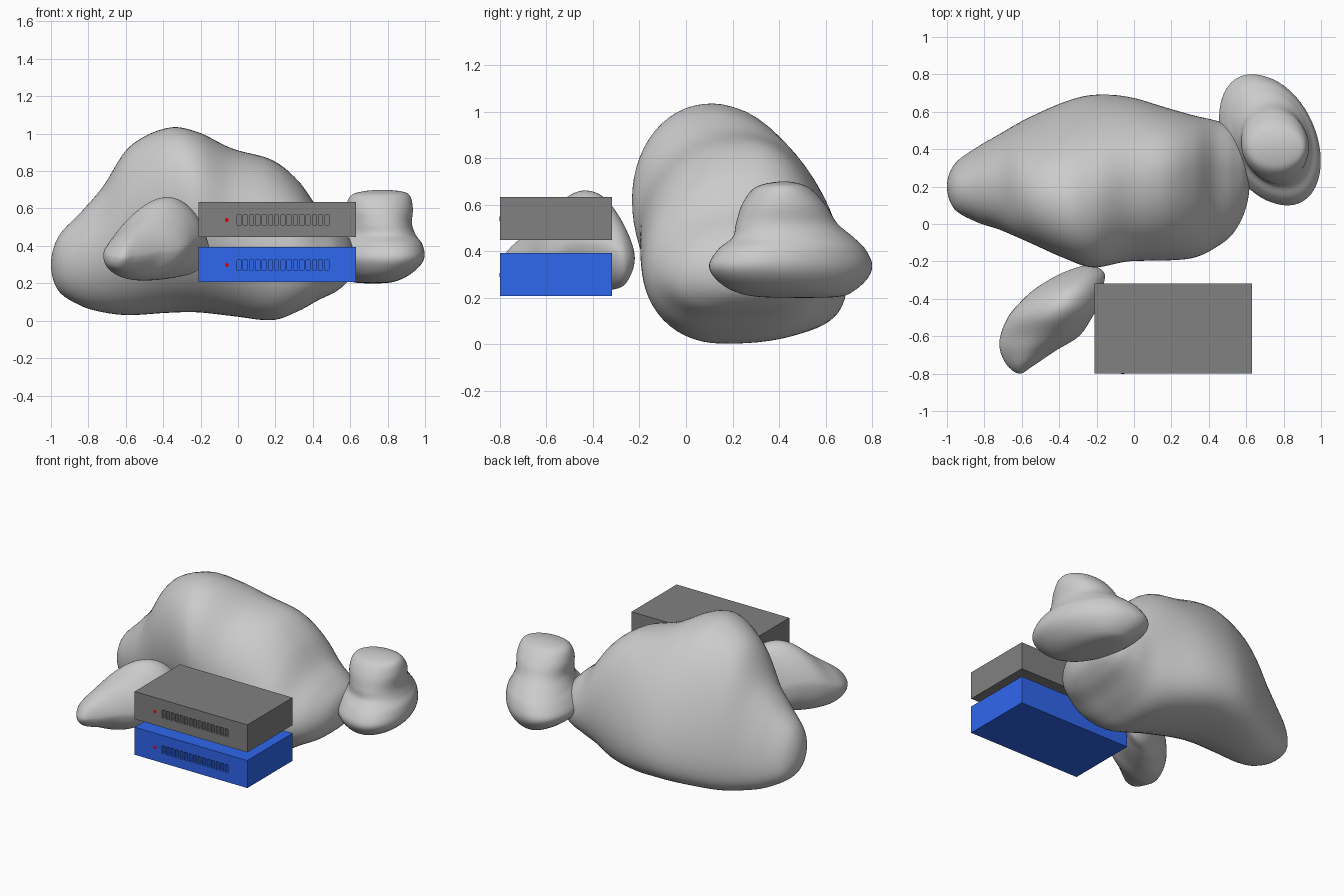
import bpy, bmesh
from math import sin, cos, pi, asin
from mathutils import Matrix, Vector

if "Cube" in bpy.data.objects:
    bpy.data.objects.remove(bpy.data.objects["Cube"])


def make_object(name, bm, mat=None):
    bmesh.ops.recalc_face_normals(bm, faces=bm.faces)
    mesh = bpy.data.meshes.new(name)
    bm.to_mesh(mesh)
    bm.free()
    ob = bpy.data.objects.new(name, mesh)
    bpy.context.collection.objects.link(ob)
    if mat:
        mesh.materials.append(mat)
    return ob


def material(name, color):
    m = bpy.data.materials.new(name)
    m.diffuse_color = color
    m.use_nodes = True
    m.node_tree.nodes["Principled BSDF"].inputs["Base Color"].default_value = m.diffuse_color
    return m


def catmull(p, t):
    a, b, c, d = p
    return [0.5 * (2 * q + (r - o) * t + (2 * o - 5 * q + 4 * r - s) * t * t
                   + (3 * q - o - 3 * r + s) * t ** 3) for o, q, r, s in zip(a, b, c, d)]


def rock(name, axis, sections, drop=0, taper=0, box=1, sides=64, steps=7):
    """Loft leaning oval sections along an axis: (position, u min, u max, v min, v max, lean).
    drop lowers the far side, taper narrows the top, box below 1 squares the oval."""
    place = {'X': lambda p, u, v: (p, u, v),
             'Y': lambda p, u, v: (u, p, v),
             'Z': lambda p, u, v: (u, v, p)}[axis]

    def flip(s):  # ghost section that rounds off each end
        return (s[0], s[2], s[1], s[4], s[3], s[5])
    pts = [flip(sections[1])] + sections + [flip(sections[-2])]
    rows = [catmull(pts[i:i + 4], k / steps)
            for i in range(len(sections) - 1) for k in range(steps)] + [sections[-1]]
    bm = bmesh.new()
    rings = []
    for n, (pos, u0, u1, v0, v1, lean) in enumerate(rows):
        phi = asin(max(-0.9, min(0.9, lean)))
        tip = n in (0, len(rows) - 1)
        ring = []
        for k in range(1 if tip else sides):
            t = 2 * pi * k / sides
            s, c = sin(t), cos(t + phi)
            c = (1 if c > 0 else -1) * abs(c) ** box * (1 - taper * max(0, s))
            s -= drop * max(0, cos(t)) ** 2
            if tip:
                s = c = 0
            ring.append(bm.verts.new(place(pos, (u0 + u1) / 2 + (u1 - u0) / 2 * c,
                                           (v0 + v1) / 2 + (v1 - v0) / 2 * s)))
        rings.append(ring)
    for a, b in zip(rings, rings[1:]):
        for k in range(sides):
            j = (k + 1) % sides
            if len(a) == 1:
                bm.faces.new((a[0], b[k], b[j]))
            elif len(b) == 1:
                bm.faces.new((a[k], b[0], a[j]))
            else:
                bm.faces.new((a[k], b[k], b[j], a[j]))
    for f in bm.faces:
        f.smooth = True
    return make_object(name, bm)


def add_box(bm, x0, x1, y0, y1, z0, z1):
    center = Vector((x0 + x1, y0 + y1, z0 + z1)) / 2
    bmesh.ops.create_cube(bm, size=1, matrix=Matrix.Translation(center)
                          @ Matrix.Diagonal((x1 - x0, y1 - y0, z1 - z0, 1)))


# Rocks
rock("large_rock", 'X', [
    (-1.00, .20, .20, .30, .30, .12),
    (-.96, .08, .32, .16, .45, .12),
    (-.84, .01, .41, .08, .58, .12),
    (-.72, -.03, .48, .045, .72, .15),
    (-.58, -.09, .56, .03, .93, .22),
    (-.38, -.18, .65, .042, 1.03, .25),
    (-.22, -.232, .69, .045, 1.01, .20),
    (-.03, -.20, .68, .025, .92, .05),
    (.18, -.195, .62, .003, .86, -.12),
    (.32, -.18, .58, .05, .75, -.2),
    (.43, -.13, .555, .11, .60, -.2),
    (.53, -.05, .52, .16, .51, -.2),
    (.60, .09, .44, .23, .43, -.2),
    (.62, .26, .26, .33, .33, -.2)], drop=.35, box=.92)

rock("right_rock", 'Z', [
    (.20, .72, .72, .50, .50, .3),
    (.205, .62, .82, .30, .66, .3),
    (.235, .55, .90, .19, .73, .3),
    (.29, .48, .97, .12, .785, .33),
    (.345, .455, .998, .10, .80, .33),
    (.41, .49, .985, .14, .77, .3),
    (.46, .535, .95, .20, .72, .25),
    (.52, .57, .93, .215, .65, .15),
    (.60, .575, .935, .24, .60, .05),
    (.665, .60, .92, .285, .54, 0),
    (.69, .66, .88, .34, .49, 0),
    (.70, .77, .77, .42, .42, 0)], box=.95)

rock("left_rock", 'Y', [
    (-.80, -.61, -.61, .34, .34, -.2),
    (-.76, -.675, -.54, .28, .41, -.2),
    (-.68, -.715, -.42, .25, .48, -.2),
    (-.60, -.715, -.29, .22, .55, -.2),
    (-.50, -.675, -.22, .215, .64, -.2),
    (-.42, -.61, -.18, .22, .66, -.15),
    (-.34, -.52, -.165, .23, .62, -.1),
    (-.26, -.38, -.16, .26, .50, 0),
    (-.22, -.24, -.24, .37, .37, 0)], taper=.25)

# Rack units: casing with recessed vents and a status light
red = material("red_light", (.8, 0, 0, 1))
units = [("lower_unit", .207, material("blue_casing", (.028, .135, .85, 1))),
         ("upper_unit", .448, material("dark_grey_casing", (.22, .22, .22, 1)))]
for name, z, mat in units:
    bm = bmesh.new()
    add_box(bm, -.212, .63, -.80, -.318, z, z + .186)
    casing = make_object(name, bm, mat)

    bm = bmesh.new()
    for i in range(15):
        x = -.006 + .0336 * i
        add_box(bm, x, x + .022, -.85, -.76, z + .064, z + .117)
    cutter = make_object(name + "_vent_cutter", bm)
    cutter.hide_render = True
    mod = casing.modifiers.new("vents", 'BOOLEAN')
    mod.operation = 'DIFFERENCE'
    mod.solver = 'EXACT'
    mod.object = cutter
    bpy.context.view_layer.objects.active = casing
    bpy.ops.object.modifier_apply(modifier=mod.name)
    bpy.data.objects.remove(cutter)

    bm = bmesh.new()
    bmesh.ops.create_uvsphere(bm, u_segments=20, v_segments=12, radius=.012,
                              matrix=Matrix.Translation((-.06, -.799, z + .0915))
                              @ Matrix.Diagonal((1, .2, 1, 1)))
    for f in bm.faces:
        f.smooth = True
    make_object(name + "_status_light", bm, red)
